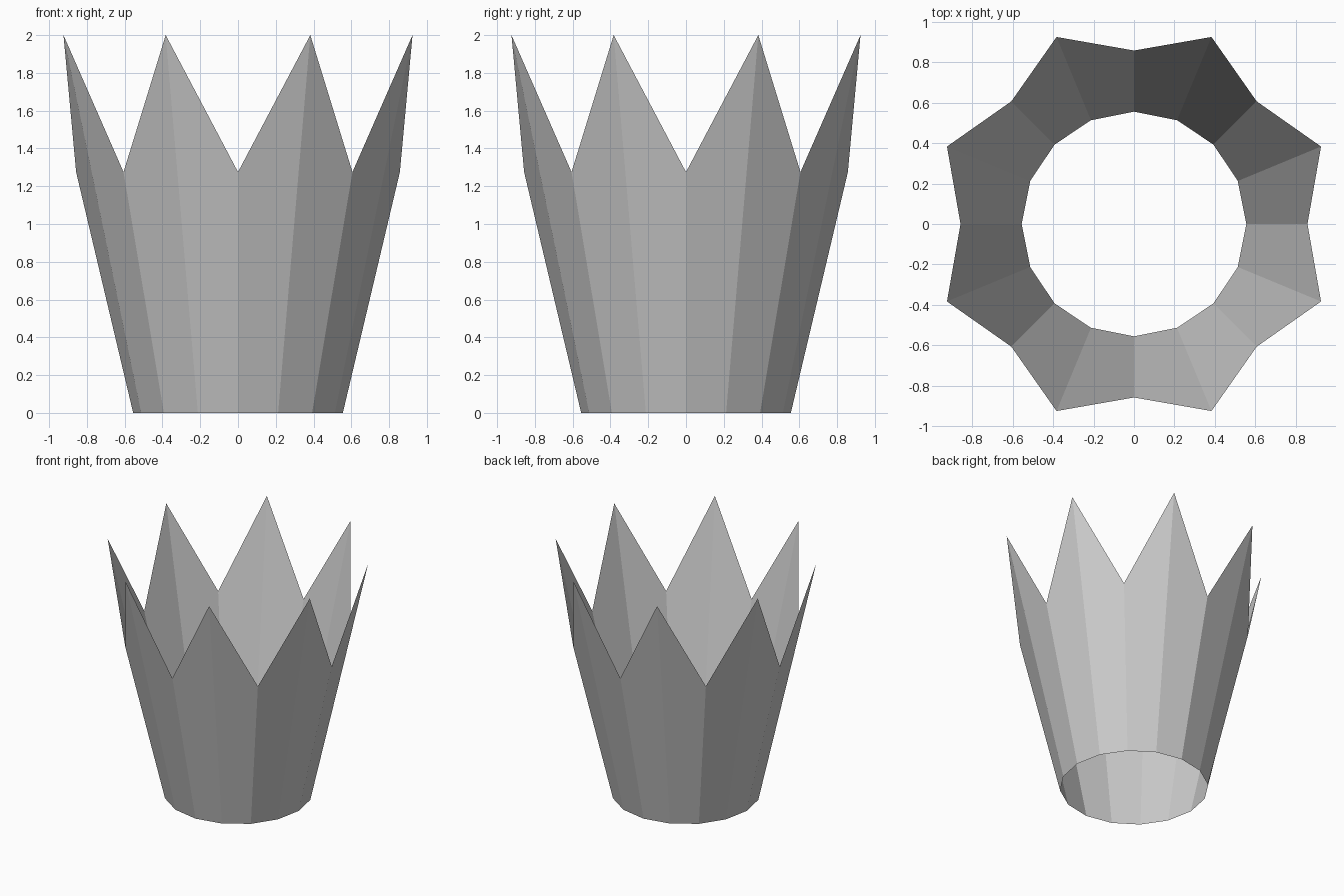
import bpy, bmesh
from math import sin, cos, pi

if "Cube" in bpy.data.objects:
    bpy.data.objects.remove(bpy.data.objects["Cube"])

SIDES = 16
BASE = (0.555, 0.0)      # radius, height
VALLEY = (0.857, 1.275)
PEAK = (1.0, 2.0)


def ring_point(bm, i, radius, z):
    a = 2 * pi * i / SIDES
    return bm.verts.new((radius * cos(a), radius * sin(a), z))


# Open flared wall with a zigzag rim of eight points
bm = bmesh.new()
bottom = [ring_point(bm, i, *BASE) for i in range(SIDES)]
rim = [ring_point(bm, i, *(PEAK if i % 2 else VALLEY)) for i in range(SIDES)]
for i in range(SIDES):
    j = (i + 1) % SIDES
    bm.faces.new((bottom[i], bottom[j], rim[j], rim[i]))

mesh = bpy.data.meshes.new("crown_wall")
bm.to_mesh(mesh)
bm.free()
bpy.context.collection.objects.link(bpy.data.objects.new("crown_wall", mesh))
